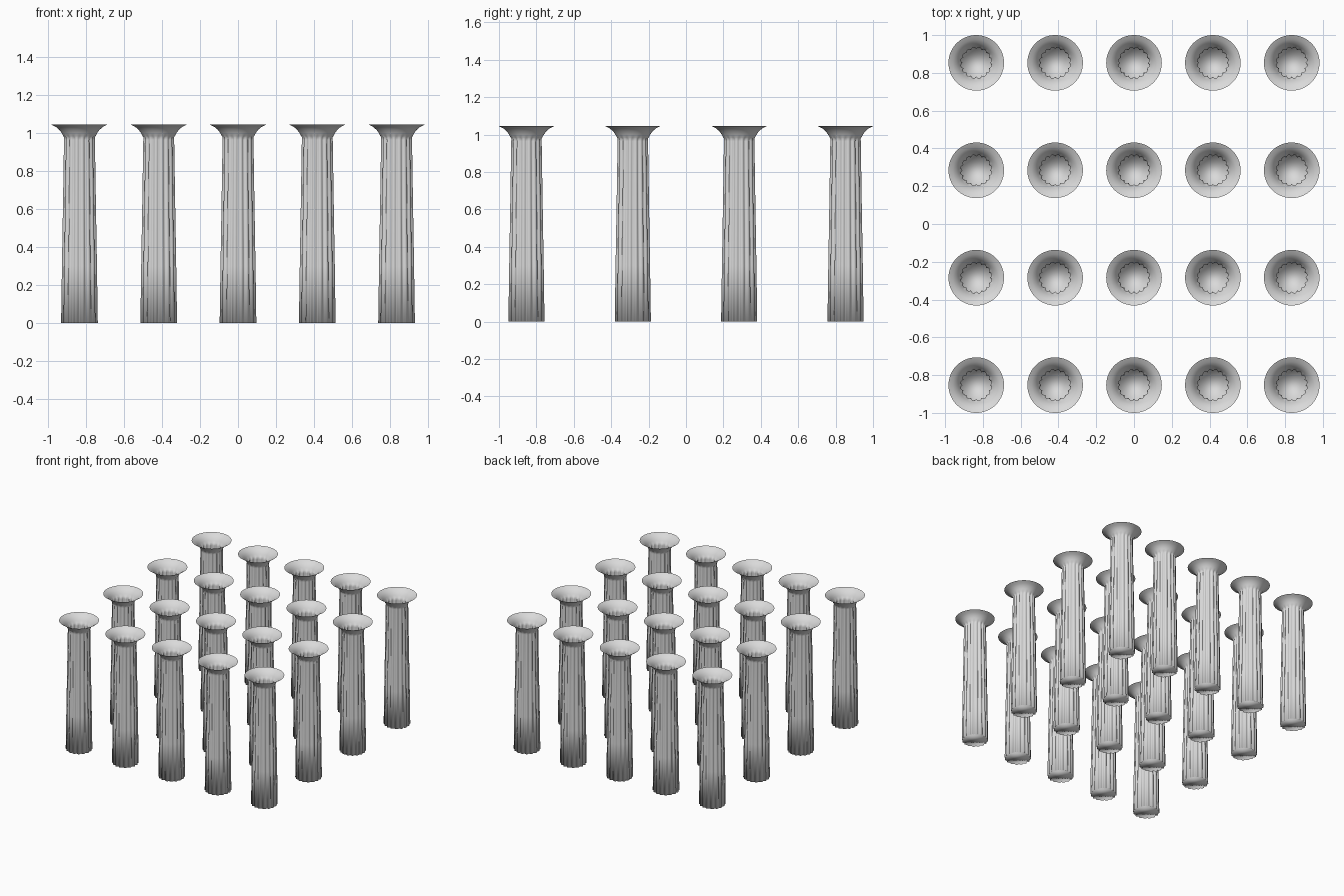
import bpy
import bmesh
from math import sin, cos, pi, tau

if "Cube" in bpy.data.objects:
    bpy.data.objects.remove(bpy.data.objects["Cube"], do_unlink=True)

LOBES, STEPS = 16, 6
COUNT = LOBES * STEPS
COLUMNS, ROWS = 5, 4
GAP_X, GAP_Y = 0.4175, 0.5687

# Pale stone
stone = bpy.data.materials.new("pale_stone")
stone.use_nodes = True
colour = (0.7, 0.7, 0.7, 1)
stone.diffuse_color = colour
stone.node_tree.nodes["Principled BSDF"].inputs["Base Color"].default_value = colour

# Profile rings: radius, height, depth of the grooves between the reeds
profile = [
    (0.0985, 0.0, 0.012), (0.094, 0.3, 0.012), (0.088, 0.65, 0.011),
    (0.083, 0.965, 0.010), (0.0825, 0.978, 0.006), (0.085, 0.985, 0.0),
    (0.094, 1.002, 0.0), (0.106, 1.018, 0.0), (0.123, 1.033, 0.0),
    (0.147, 1.045, 0.0),
]


def ring(bm, radius, z, depth):
    verts = []
    for i in range(COUNT):
        a = tau * i / COUNT
        r = radius - depth * (1 - abs(sin(pi * i / STEPS)))
        verts.append(bm.verts.new((r * cos(a), r * sin(a), z)))
    return verts


# Reeded shaft with a closed foot, flowing into an open bell capital
bm = bmesh.new()
rings = [ring(bm, *p) for p in profile]
bm.faces.new(rings[0][::-1])
for low, high in zip(rings, rings[1:]):
    for i in range(COUNT):
        j = (i + 1) % COUNT
        bm.faces.new((low[i], low[j], high[j], high[i]))
for face in bm.faces:
    face.smooth = True
mesh = bpy.data.meshes.new("column")
bm.to_mesh(mesh)
bm.free()
mesh.materials.append(stone)

# Grid of identical columns
for row in range(ROWS):
    for col in range(COLUMNS):
        column = bpy.data.objects.new(f"column_row{row + 1}_{col + 1}", mesh)
        column.location = ((col - (COLUMNS - 1) / 2) * GAP_X,
                           (row - (ROWS - 1) / 2) * GAP_Y, 0)
        bpy.context.collection.objects.link(column)
